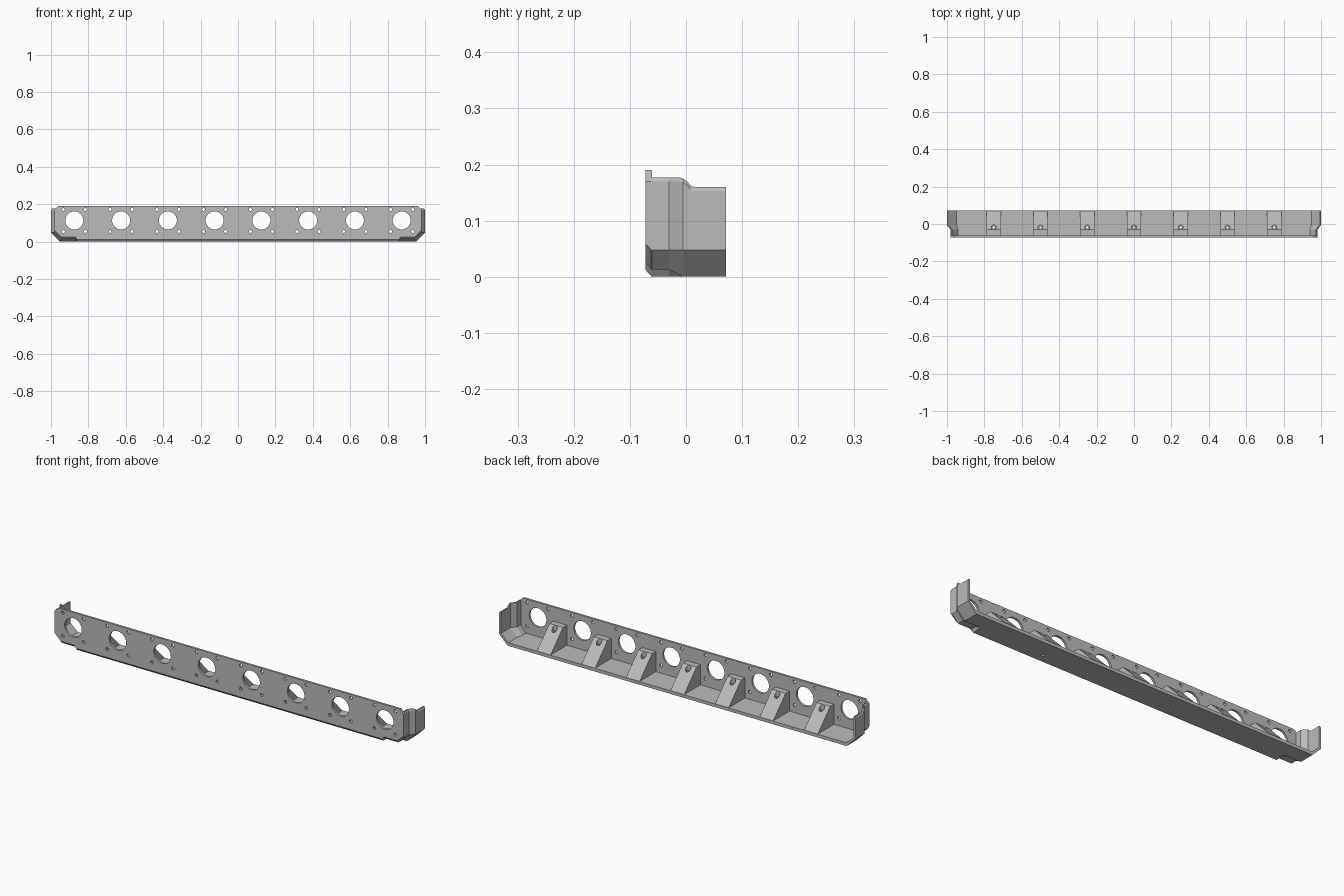
import bpy, bmesh, math
from mathutils import Matrix, Vector

if "Cube" in bpy.data.objects:
    bpy.data.objects.remove(bpy.data.objects["Cube"], do_unlink=True)

grey = bpy.data.materials.new("plain grey")
grey.use_nodes = True
colour = (0.5, 0.5, 0.5, 1)
grey.diffuse_color = colour
grey.node_tree.nodes["Principled BSDF"].inputs["Base Color"].default_value = colour


def finish(name, bm):
    bmesh.ops.recalc_face_normals(bm, faces=bm.faces)
    mesh = bpy.data.meshes.new(name)
    bm.to_mesh(mesh)
    bm.free()
    obj = bpy.data.objects.new(name, mesh)
    bpy.context.collection.objects.link(obj)
    mesh.materials.append(grey)
    return obj


def loft(name, sections):
    """Join equal-length closed loops of 3D points and cap both ends."""
    bm = bmesh.new()
    loops = [[bm.verts.new(p) for p in s] for s in sections]
    n = len(loops[0])
    for a, b in zip(loops, loops[1:]):
        for i in range(n):
            j = (i + 1) % n
            bm.faces.new((a[i], a[j], b[j], b[i]))
    bm.faces.new(loops[0])
    bm.faces.new(loops[-1])
    return finish(name, bm)


def mirrored(half):
    return half + [(-x, z) for x, z in reversed(half)]


def add_cylinder(bm, centre, radius, depth, axis, segments):
    rot = Matrix.Rotation(math.pi / 2, 4, "X") if axis == "Y" else Matrix()
    bmesh.ops.create_cone(bm, cap_ends=True, segments=segments, radius1=radius,
                          radius2=radius, depth=depth,
                          matrix=Matrix.Translation(Vector(centre)) @ rot)


def cut(obj, cutter):
    mod = obj.modifiers.new("holes", "BOOLEAN")
    mod.operation = "DIFFERENCE"
    mod.solver = "EXACT"
    mod.object = cutter
    cutter.hide_render = True
    cutter.hide_set(True)


# Front plate with bevelled lower edge and clipped corners
def plate_section(y, lift):
    half = [(0.96, 0.19), (0.98, 0.17), (0.98, 0.047 + lift), (0.945, 0.013 + lift),
            (0.87, 0.013 + lift), (0.86, lift)]
    return [(x, y, z) for x, z in mirrored(half)]


plate = loft("front_plate", [plate_section(-0.072, 0.012),
                             plate_section(-0.061, 0)])


# Tray: floor and end walls, flaring outward towards the back
def tray_section(y, top):
    t = min(max((y + 0.03) / 0.025, 0), 1)
    w = 0.98 + 0.02 * t
    edge = 0.945 + 0.007 * t
    low = 0.013 * (1 - t)
    outer = [(w - 0.004, top), (w, top - 0.007), (w, 0.048), (edge, low),
             (0.87, low), (0.86, 0)]
    inner = [(w - 0.01, top), (w - 0.01, 0.052), (edge - 0.004, 0.016)]
    loop = mirrored(outer) + [(-x, z) for x, z in inner] + inner[::-1]
    return [(x, y, z) for x, z in loop]


wall_top = [(-0.062, 0.177), (-0.03, 0.177), (-0.012, 0.177), (-0.005, 0.175),
            (0.002, 0.17), (0.008, 0.163), (0.015, 0.16), (0.071, 0.16)]
tray = loft("tray", [tray_section(y, z) for y, z in wall_top])

# Sloped support ribs between the openings
rib_x = [0.25 * k for k in range(-3, 4)]
rib_profile = [(-0.063, 0.01), (-0.063, 0.118), (-0.03, 0.118),
               (0.069, 0.016), (0.069, 0.01)]
ribs = [loft("support_rib", [[(x + s * 0.038, y, z) for y, z in rib_profile]
                             for s in (-1, 1)]) for x in rib_x]

# Round openings, each with four screw holes
bm = bmesh.new()
for k in range(8):
    x = -0.875 + 0.25 * k
    add_cylinder(bm, (x, -0.066, 0.113), 0.048, 0.04, "Y", 48)
    for sx in (-1, 1):
        for sz in (-1, 1):
            add_cylinder(bm, (x + sx * 0.059, -0.066, 0.113 + sz * 0.059),
                         0.008, 0.04, "Y", 16)
cut(plate, finish("plate_hole_cutter", bm))

# Vertical screw holes through the ribs and floor, with counterbores
bm = bmesh.new()
for x in rib_x:
    add_cylinder(bm, (x, -0.018, 0.05), 0.006, 0.2, "Z", 16)
floor_cutter = finish("floor_hole_cutter", bm)
cut(tray, floor_cutter)
bm = bmesh.new()
for x in rib_x:
    add_cylinder(bm, (x, -0.018, 0.14), 0.013, 0.1, "Z", 24)
bore_cutter = finish("counterbore_cutter", bm)
for rib in ribs:
    cut(rib, bore_cutter)
    cut(rib, floor_cutter)
